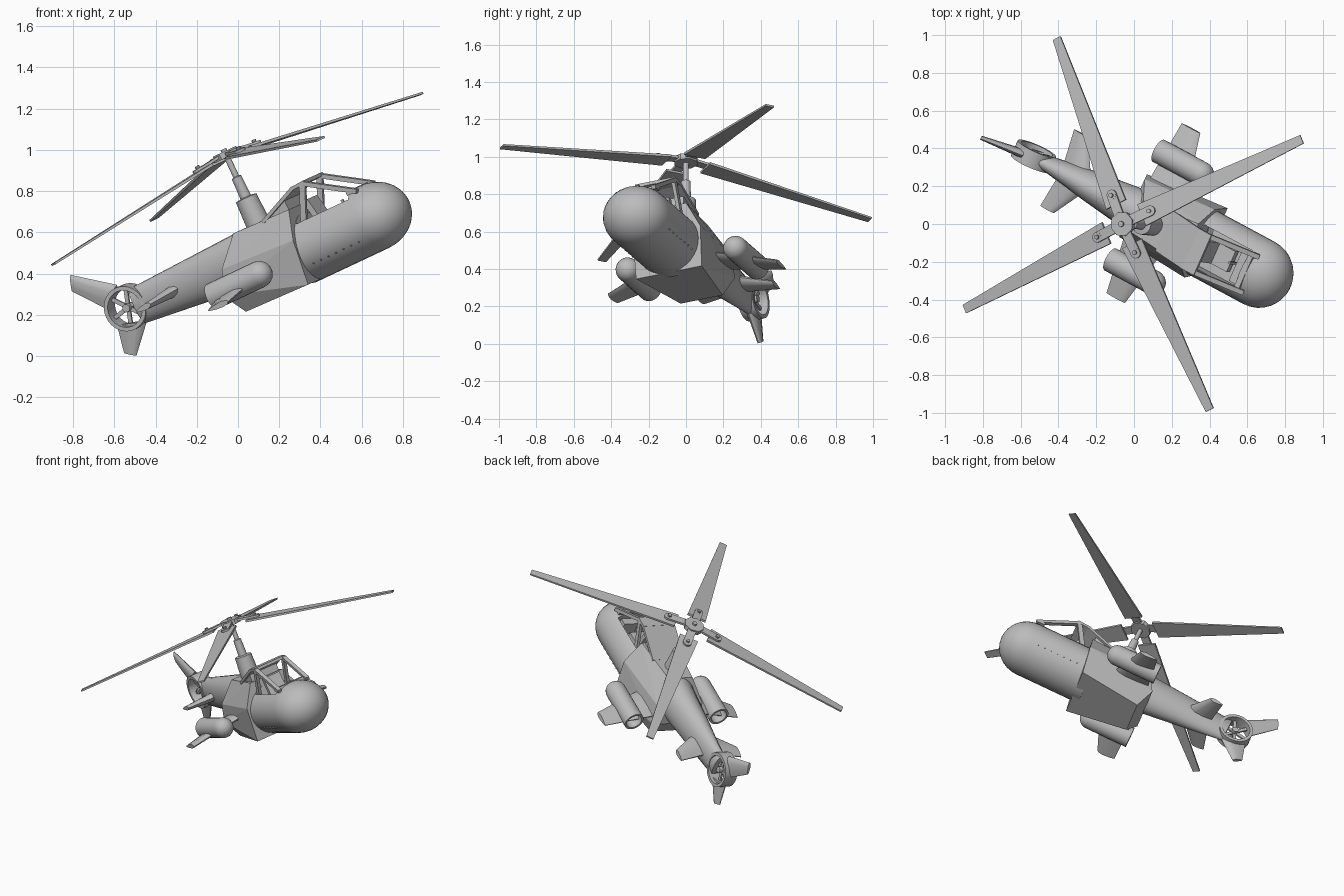
import bpy, bmesh, math
from mathutils import Matrix, Vector

if "Cube" in bpy.data.objects:
    bpy.data.objects.remove(bpy.data.objects["Cube"])

grey = bpy.data.materials.new("body_grey")
grey.use_nodes = True
grey.diffuse_color = (0.5, 0.5, 0.5, 1)
grey.node_tree.nodes["Principled BSDF"].inputs["Base Color"].default_value = (0.5, 0.5, 0.5, 1)

# Flight attitude: local x = forward, y = left, z = up, origin at the rotor hub
up = Vector((-0.423, 0.0055, 0.906)).normalized()
fwd = Vector((0.814, -0.438, 0.383))
fwd = (fwd - up * fwd.dot(up)).normalized()
left = up.cross(fwd)
FRAME = Matrix.Translation((-0.06, 0, 0.98)) @ Matrix((fwd, left, up)).transposed().to_4x4()
AXES = {"x": Matrix.Rotation(math.pi / 2, 4, "Y"),
        "y": Matrix.Rotation(-math.pi / 2, 4, "X"), "z": Matrix.Identity(4)}

# Chord sections: (position along chord, half thickness factor)
AEROFOIL = ((0, 0), (.08, .6), (.3, 1), (.7, .7), (1, .15),
            (1, -.15), (.7, -.7), (.3, -1), (.08, -.6))
FLAT = ((0, 1), (1, 1), (1, -1), (0, -1))


def finish(name, bm, smooth=0, turn=None):
    bmesh.ops.remove_doubles(bm, verts=bm.verts, dist=1e-5)
    bmesh.ops.recalc_face_normals(bm, faces=bm.faces)
    me = bpy.data.meshes.new(name)
    bm.to_mesh(me)
    bm.free()
    me.transform(FRAME @ turn if turn else FRAME)
    me.materials.append(grey)
    ob = bpy.data.objects.new(name, me)
    bpy.context.scene.collection.objects.link(ob)
    if smooth:
        soften(ob, smooth)
    return ob


def activate(ob):
    bpy.ops.object.select_all(action="DESELECT")
    ob.select_set(True)
    bpy.context.view_layer.objects.active = ob


def soften(ob, degrees):
    activate(ob)
    bpy.ops.object.shade_smooth_by_angle(angle=math.radians(degrees))


def loft(name, rings, smooth=0, turn=None):
    bm = bmesh.new()
    rows = [[bm.verts.new(p) for p in ring] for ring in rings]
    n = len(rows[0])
    for low, high in zip(rows, rows[1:]):
        for i in range(n):
            j = (i + 1) % n
            bm.faces.new((low[i], low[j], high[j], high[i]))
    bm.faces.new(rows[0])
    bm.faces.new(rows[-1])
    return finish(name, bm, smooth, turn)


def hull(name, half):
    # convex solid from the points of its left half
    bm = bmesh.new()
    for a, b, c in half:
        for s in (1, -1):
            bm.verts.new((a, s * b, c))
    bmesh.ops.convex_hull(bm, input=bm.verts)
    bmesh.ops.dissolve_limit(bm, angle_limit=0.06, verts=bm.verts, edges=bm.edges)
    return finish(name, bm)


def revolve(name, profile, centre, axis, n=24, smooth=35, turn=None, squash=1):
    # profile is a closed list of (radius, position along axis)
    bm = bmesh.new()
    place = Matrix.Translation(centre) @ AXES[axis]
    cols = []
    for k in range(n):
        t = math.tau * k / n
        cols.append([bm.verts.new(place @ Vector((squash * r * math.cos(t), r * math.sin(t), h)))
                     for r, h in profile])
    m = len(profile)
    for k in range(n):
        p, q = cols[k], cols[(k + 1) % n]
        for i in range(m):
            j = (i + 1) % m
            if profile[i][0] + profile[j][0] > 0:
                bm.faces.new((p[i], q[i], q[j], p[j]))
    return finish(name, bm, smooth, turn)


def beam(name, p, q, width, height, turn=None):
    p, q = Vector(p), Vector(q)
    d = (q - p).normalized()
    side = Vector((0, 1, 0)) if abs(d.y) < 0.9 else Vector((1, 0, 0))
    side = (side - d * side.dot(d)).normalized()
    lift = d.cross(side)
    ring = [side * (width / 2 * i) + lift * (height / 2 * j)
            for i, j in ((-1, -1), (1, -1), (1, 1), (-1, 1))]
    return loft(name, [[e + r for r in ring] for e in (p, q)], 0, turn)


def fin(name, root, tip, thick, normal, shape=AEROFOIL, smooth=40, turn=None):
    # root and tip are (leading, trailing) points
    rings = []
    for (le, te), t in zip((root, tip), thick):
        le, te = Vector(le), Vector(te)
        rings.append([le.lerp(te, s) + Vector(normal) * (h * t / 2) for s, h in shape])
    return loft(name, rings, smooth, turn)


# Nose: slightly flattened barrel with a domed front, cockpit cut from the top
R = 0.185
dome = [(R * math.cos(i * math.pi / 16), 0.585 + R * math.sin(i * math.pi / 16)) for i in range(8)]
nose = revolve("nose", [(0, 0.15), (R, 0.15)] + dome + [(0, 0.585 + R)],
               (0, 0, -0.583), "x", 32, 0, None, 0.9)
cutter = beam("cockpit_cutter", (0.24, 0, -0.42), (0.55, 0, -0.42), 0.23, 0.26)
cutter.hide_render = True
cut = nose.modifiers.new("cockpit", "BOOLEAN")
cut.operation, cut.solver, cut.object = "DIFFERENCE", "EXACT", cutter
activate(nose)
bpy.ops.object.modifier_apply(modifier="cockpit")
bpy.data.objects.remove(cutter)
soften(nose, 30)

# Faceted middle body with a broad flat belly
hull("middle_body", [(-.10, .09, -.365), (-.2, .17, -.5), (-.25, .175, -.62), (-.2, .125, -.735),
                     (.24, .12, -.375), (.23, .2, -.52), (.2, .195, -.745)])

# Tail boom: tapering oval
rings = []
for a, c, w, h in ((-.08, -.505, .13, .14), (-.45, -.495, .085, .115), (-.78, -.485, .035, .092)):
    rings.append([(a, w * math.cos(t), c + h * math.sin(t))
                  for t in (math.tau * k / 24 for k in range(24))])
loft("tail_boom", rings, 40)

# Shrouded tail fan
fan = Vector((-.825, 0, -.472))
revolve("fan_ring", [(.091, -.045), (.111, -.045), (.111, .045), (.091, .045)], fan, "y", 32)
revolve("fan_hub", [(0, -.03), (.02, -.03), (.02, .03), (0, .03)], fan, "y", 12)
for k in range(6):
    t = math.tau * k / 6 + 0.2
    beam("fan_blade", fan, fan + Vector((math.cos(t), 0, math.sin(t))) * .094, .012, .02)

# Tail fins
fin("upper_fin", ((-.83, 0, -.35), (-.93, 0, -.44)), ((-1.035, 0, -.21), (-1.065, 0, -.285)),
    (.045, .02), (0, 1, 0))
fin("lower_fin", ((-.765, 0, -.57), (-.92, 0, -.525)), ((-.895, 0, -.70), (-.95, 0, -.665)),
    (.05, .025), (0, 1, 0))
for s, side in ((1, "left"), (-1, "right")):
    fin(side + "_stabiliser", ((-.48, s * .04, -.49), (-.66, s * .04, -.5)),
        ((-.60, s * .225, -.505), (-.69, s * .225, -.51)), (.06, .03), (0, 0, 1))

    # Stub wing, and the pod on it with a hollow rear end
    fin(side + "_wing", ((.04, s * .12, -.575), (-.21, s * .12, -.575)),
        ((-.08, s * .5, -.655), (-.2, s * .5, -.655)), (.045, .03), (0, 0, 1))
    cap = [(.066 * math.cos(i * math.pi / 12), .045 + .066 * math.sin(i * math.pi / 12))
           for i in range(6)]
    revolve(side + "_pod", [(0, -.17), (.052, -.17), (.052, -.235), (.066, -.235)]
            + cap + [(0, .111)], (0, s * .32, -.6), "x")

    # Canopy frame and rivet line
    y = s * .105
    beam(side + "_canopy_rail", (.36, y, -.288), (.61, y, -.435), .026, .022)
    beam(side + "_canopy_pillar", (.28, y, -.46), (.36, y, -.29), .02, .03)
    for k in range(7):
        a = .26 + k * .045
        beam(side + "_rivet", (a, s * .158, -.66), (a, s * .168, -.664), .006, .006)

# Cabin roof, its recessed core and the front sill
hull("cabin_core", [(.09, .1, -.38), (.23, .1, -.325), (.23, .1, -.4), (.09, .1, -.4)])
beam("roof_slope", (.08, 0, -.378), (.30, 0, -.29), .236, .018)
beam("roof_panel", (.295, 0, -.29), (.375, 0, -.286), .236, .018)
beam("windscreen_sill", (.57, -.115, -.425), (.57, .115, -.425), .03, .02)

# Cockpit seat and controls
beam("seat_cushion", (.33, 0, -.51), (.45, 0, -.51), .12, .04)
beam("seat_back", (.34, 0, -.52), (.31, 0, -.37), .12, .03)
beam("dashboard", (.52, 0, -.55), (.52, 0, -.46), .18, .05)
beam("control_stick", (.47, 0, -.55), (.465, 0, -.44), .012, .012)

# Stepped rotor mast
revolve("mast", [(0, -.42), (.062, -.42), (.055, -.235), (.028, -.23), (.025, -.125),
                 (.015, -.12), (.015, 0), (0, 0)], (0, 0, 0), "z", 20)

# Main rotor: hub, grips, bolts and four drooping flat blades
revolve("rotor_hub", [(0, -.018), (.066, -.018), (.066, .014), (0, .014)], (0, 0, 0), "z", 8, 0)
revolve("hub_bolt", [(0, .01), (.015, .01), (.015, .026), (0, .026)], (0, 0, 0), "z", 12)
for k in range(4):
    turn = Matrix.Rotation(math.radians(50.5 + 90 * k), 4, "Z") @ Matrix.Rotation(0.121, 4, "Y")
    beam("rotor_grip", (.04, 0, .006), (.17, 0, .006), .055, .014, turn)
    revolve("grip_end", [(0, -.002), (.0275, -.002), (.0275, .014), (0, .014)],
            (.17, 0, 0), "z", 16, 35, turn)
    revolve("grip_bolt", [(0, 0), (.012, 0), (.012, .026), (0, .026)], (.165, 0, 0), "z", 10, 35, turn)
    fin("rotor_blade", ((.115, .062, -.006), (.115, -.062, -.006)),
        ((1.09, .024, -.002), (1.09, -.024, -.002)), (.014, .01), (0, 0, 1), FLAT, 0, turn)
